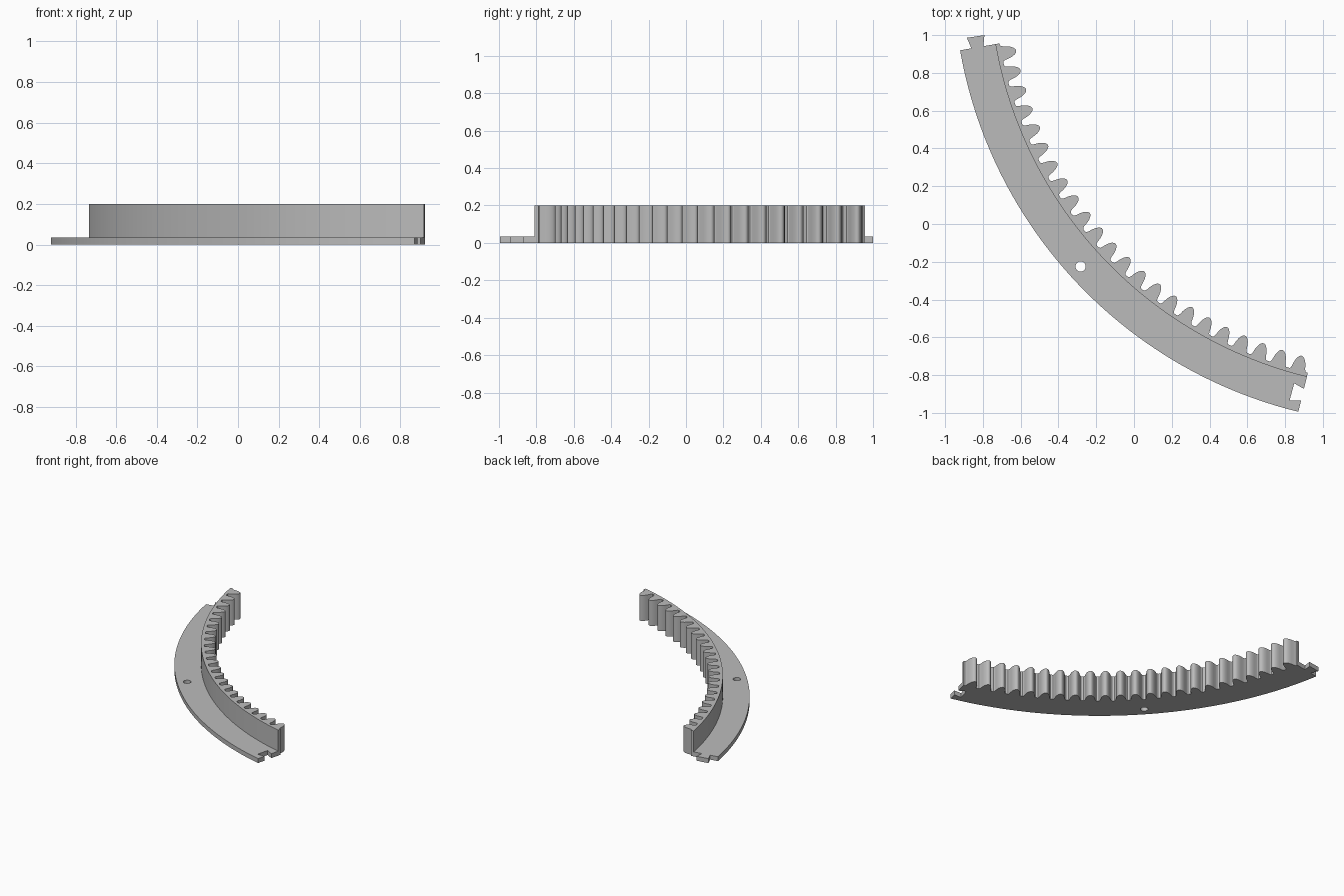
import bpy
import bmesh
from math import sin, cos, radians

if "Cube" in bpy.data.objects:
    bpy.data.objects.remove(bpy.data.objects["Cube"], do_unlink=True)

# Ring layout: centre, radii and angular span (angles run from the left end)
CX, CY = 1.441, 1.335
R_OUT, R_WALL, R_ROOT, R_TIP = 2.398, 2.208, 2.186, 2.107
START, END = 9.98, 76.22
TEETH = 23
PITCH = (END - START) / TEETH
FLANGE_H, WALL_H = 0.035, 0.2

grey = bpy.data.materials.new("plain_grey")
grey.use_nodes = True
grey.diffuse_color = (0.5, 0.5, 0.5, 1)
grey.node_tree.nodes["Principled BSDF"].inputs["Base Color"].default_value = (0.5, 0.5, 0.5, 1)


def polar(r, deg):
    return (CX - r * cos(radians(deg)), CY - r * sin(radians(deg)))


def arc(r, a, b, n=92):
    return [polar(r, a + (b - a) * i / n) for i in range(n + 1)]


def extrude_outline(name, outline, z0, z1):
    bm = bmesh.new()
    face = bm.faces.new([bm.verts.new((x, y, z0)) for x, y in outline])
    top = bmesh.ops.extrude_face_region(bm, geom=[face])["geom"]
    for v in top:
        if isinstance(v, bmesh.types.BMVert):
            v.co.z = z1
    bmesh.ops.recalc_face_normals(bm, faces=bm.faces)
    mesh = bpy.data.meshes.new(name)
    bm.to_mesh(mesh)
    bm.free()
    mesh.materials.append(grey)
    obj = bpy.data.objects.new(name, mesh)
    bpy.context.collection.objects.link(obj)
    return obj


def activate(obj):
    bpy.ops.object.select_all(action='DESELECT')
    obj.select_set(True)
    bpy.context.view_layer.objects.active = obj


def dovetail(end):
    # Joint outline from the inner to the outer side of one end
    deep = end - 1.44
    return [polar(2.273, end), polar(2.258, deep), polar(2.352, deep), polar(2.337, end)]


# Flange with a dovetail tab at the left end and a matching notch at the right
flange = extrude_outline(
    "flange",
    arc(R_OUT, START, END) + dovetail(END)[::-1] + arc(R_WALL, END, START) + dovetail(START),
    0, FLANGE_H)

# Screw hole through the flange
hx, hy = -0.283, -0.225
cutter = extrude_outline(
    "hole_cutter",
    [(hx + 0.027 * cos(radians(a)), hy + 0.027 * sin(radians(a))) for a in range(0, 360, 12)],
    -0.1, 0.1)
cutter.hide_render = True
cut = flange.modifiers.new("screw_hole", 'BOOLEAN')
cut.operation = 'DIFFERENCE'
cut.solver = 'EXACT'
cut.object = cutter
activate(flange)
bpy.ops.object.modifier_apply(modifier=cut.name)
bpy.data.objects.remove(cutter, do_unlink=True)

# Toothed wall: each tooth is a mirrored half profile of (radius, half width)
half = [(R_ROOT, 0.046), (2.181, 0.040), (2.170, 0.036), (2.150, 0.032),
        (2.132, 0.026), (2.118, 0.018), (2.110, 0.010), (R_TIP, 0.004)]
teeth = [polar(R_ROOT, START)]
for i in range(TEETH):
    mid = START + PITCH * (i + 0.5)
    teeth += [polar(r, mid - w / radians(r)) for r, w in half]
    teeth += [polar(r, mid + w / radians(r)) for r, w in reversed(half)]
teeth.append(polar(R_ROOT, END))
wall = extrude_outline("toothed_wall", arc(R_WALL, END, START) + teeth, 0, WALL_H)

for part in (flange, wall):
    activate(part)
    bpy.ops.object.shade_smooth_by_angle(angle=radians(30))
